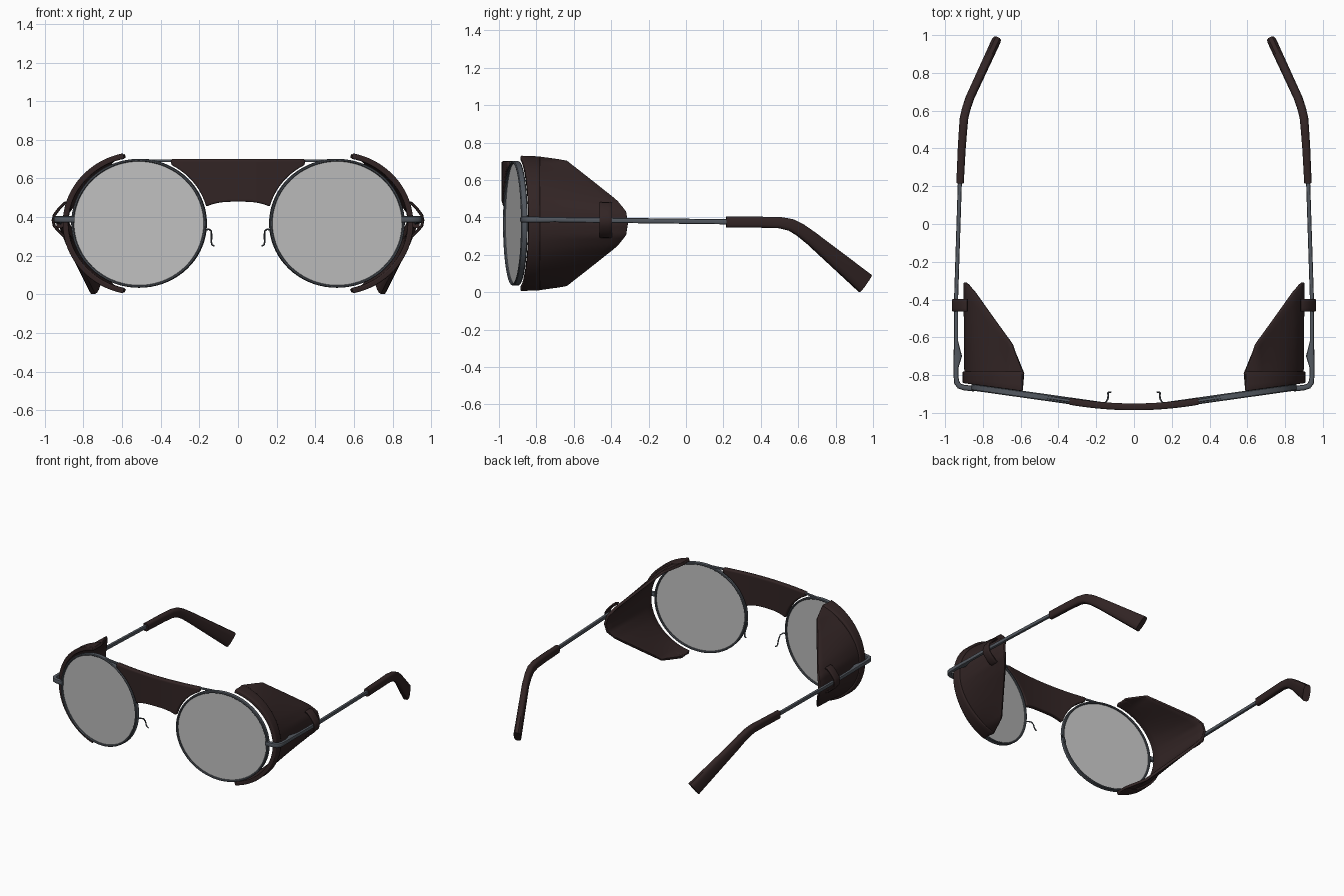
import bpy, bmesh, math
from mathutils import Vector

if "Cube" in bpy.data.objects:
    bpy.data.objects.remove(bpy.data.objects["Cube"])


def material(name, rgb):
    m = bpy.data.materials.new(name)
    m.diffuse_color = (*rgb, 1)
    m.use_nodes = True
    m.node_tree.nodes["Principled BSDF"].inputs["Base Color"].default_value = m.diffuse_color
    return m


LEATHER = material("dark_brown_leather", (0.032, 0.018, 0.018))
METAL = material("gunmetal", (0.085, 0.097, 0.115))
GLASS = material("grey_lens", (0.52, 0.52, 0.52))

CX, CY, CZ = 0.512, -0.912, 0.368      # lens centre
TILT = math.radians(8)                 # wrap angle of each lens


def finish(name, bm, mat, thickness=0, mirror=True, angle=35):
    bmesh.ops.recalc_face_normals(bm, faces=bm.faces)
    me = bpy.data.meshes.new(name)
    bm.to_mesh(me)
    bm.free()
    ob = bpy.data.objects.new(name, me)
    bpy.context.collection.objects.link(ob)
    me.materials.append(mat)
    bpy.ops.object.select_all(action='DESELECT')
    ob.select_set(True)
    bpy.context.view_layer.objects.active = ob
    bpy.ops.object.shade_smooth_by_angle(angle=math.radians(angle))
    if thickness:
        s = ob.modifiers.new("thickness", 'SOLIDIFY')
        s.thickness, s.offset = thickness, 0
        b = ob.modifiers.new("soft_edges", 'BEVEL')
        b.width, b.segments, b.angle_limit = thickness * 0.2, 2, math.radians(50)
    if mirror:
        ob.modifiers.new("mirror", 'MIRROR')
    return ob


def skin(bm, rows, closed):
    """Join rows of vertices with quads."""
    n = len(rows[0])
    for a, b in zip(rows, rows[1:]):
        for i in range(n if closed else n - 1):
            j = (i + 1) % n
            bm.faces.new((a[i], a[j], b[j], b[i]))


def sweep(name, path, mat, ref=(0, 0, 1), sides=12, power=0.6):
    """Rounded-box section along points (x, y, z, width, height); height lies along ref."""
    bm = bmesh.new()
    pts = [Vector(p[:3]) for p in path]
    rows = []
    for i, p in enumerate(path):
        t = (pts[min(i + 1, len(pts) - 1)] - pts[max(i - 1, 0)]).normalized()
        side = t.cross(Vector(ref)).normalized()
        up = side.cross(t)
        row = []
        for k in range(sides):
            a = math.tau * (k + 0.5) / sides
            c, s = math.cos(a), math.sin(a)
            u = math.copysign(abs(c) ** power, c) * p[3] / 2
            v = math.copysign(abs(s) ** power, s) * p[4] / 2
            row.append(bm.verts.new(pts[i] + side * u + up * v))
        rows.append(row)
    skin(bm, rows, True)
    bm.faces.new(rows[0])
    bm.faces.new(rows[-1])
    return finish(name, bm, mat, angle=40)


def sheet(name, grid, mat, thickness, mirror=True):
    bm = bmesh.new()
    skin(bm, [[bm.verts.new(p) for p in row] for row in grid], False)
    return finish(name, bm, mat, thickness, mirror)


def lens_point(r, a, d):
    """Point at radius r and angle a in the tilted lens plane, d behind it."""
    u = r * math.cos(a)
    return (CX + u * math.cos(TILT) - d * math.sin(TILT),
            CY + u * math.sin(TILT) + d * math.cos(TILT),
            CZ + r * 0.945 * math.sin(a))


def lens_ring(name, profile, mat, loop):
    bm = bmesh.new()
    rows = [[bm.verts.new(lens_point(r, math.tau * k / 72, d)) for k in range(72)]
            for r, d in profile]
    skin(bm, rows + rows[:1] if loop else rows, True)
    if not loop:
        bm.faces.new(rows[0])
        bm.faces.new(rows[-1])
    finish(name, bm, mat)


# Lenses and rims
lens_ring("lens", [(0.343, -0.006), (0.343, 0.006)], GLASS, False)
lens_ring("rim", [(0.339, -0.013), (0.343, -0.018), (0.349, -0.018), (0.353, -0.013),
                  (0.353, 0.013), (0.349, 0.018), (0.343, 0.018), (0.339, 0.013)], METAL, True)

# Top bar and leather bridge cover
sweep("top_bar", [(0.50, -0.912, 0.693, 0.016, 0.014), (0.345, -0.935, 0.692, 0.016, 0.014),
                  (0.17, -0.958, 0.69, 0.016, 0.014), (0, -0.966, 0.69, 0.016, 0.014)], METAL)
grid = []
for j in range(17):
    row = []
    for i in range(33):
        s = i / 16 - 1
        z = 0.70 - 0.245 * j / 16
        half = min(0.345, CX - 0.36 * math.sqrt(1 - ((z - CZ) / 0.342) ** 2))
        x = s * half
        z += 0.025 * (j / 16) ** 2 * (1 - abs(s) ** 3)      # arched lower edge
        row.append((x, -0.968 + 0.03 * (x / 0.345) ** 2, z))
    grid.append(row)
sheet("bridge_cover", grid, LEATHER, 0.036, mirror=False)

# Nose wires
sweep("nose_wire", [(x, y, z, 0.009, 0.009) for x, y, z in
                    [(0.166, -0.955, 0.335), (0.15, -0.945, 0.337), (0.138, -0.925, 0.328),
                     (0.137, -0.905, 0.30), (0.138, -0.895, 0.27), (0.134, -0.89, 0.256),
                     (0.122, -0.89, 0.25)]], METAL, ref=(0.6, 0.5, 0.62), sides=8, power=1)

# Temples: end piece, rounded corner and straight arm
sweep("temple", [(0.845, -0.872, 0.388, 0.03, 0.034), (0.90, -0.866, 0.388, 0.03, 0.034),
                 (0.925, -0.858, 0.388, 0.03, 0.034), (0.938, -0.84, 0.388, 0.03, 0.034),
                 (0.942, -0.81, 0.388, 0.026, 0.032), (0.942, -0.76, 0.388, 0.026, 0.03),
                 (0.933, -0.70, 0.388, 0.046, 0.028), (0.942, -0.62, 0.386, 0.022, 0.028),
                 (0.942, -0.40, 0.384, 0.022, 0.028), (0.921, 0.25, 0.376, 0.022, 0.028)], METAL)

# Temple tip sleeves
sweep("temple_tip", [(0.921, 0.215, 0.374, 0.04, 0.06), (0.912, 0.40, 0.374, 0.043, 0.06),
                     (0.905, 0.50, 0.372, 0.045, 0.062), (0.900, 0.56, 0.360, 0.046, 0.066),
                     (0.888, 0.61, 0.333, 0.046, 0.07), (0.868, 0.67, 0.288, 0.046, 0.075),
                     (0.735, 0.958, 0.047, 0.05, 0.115)], LEATHER)

# Side shields: front arc lofted to a slanted rear edge.  Keys: angle, x, y, half height
REAR = [(0, 0.893, -0.31, 0), (12, 0.88, -0.32, 0.06), (25, 0.84, -0.365, 0.115),
        (66, 0.646, -0.635, 0.328), (78, 0.583, -0.79, 0.35)]


def rear_edge(deg):
    for a, b in zip(REAR, REAR[1:]):
        if abs(deg) <= b[0]:
            f = (abs(deg) - a[0]) / (b[0] - a[0])
            x, y, h = (a[k] + (b[k] - a[k]) * f for k in (1, 2, 3))
            return Vector((x, y, CZ + math.copysign(h, deg)))


def arc(deg, rx, rz, y=None):
    a = math.radians(deg)
    x = CX + rx * math.cos(a)
    if y is None:
        y = -0.945 + (x - 0.163) * 0.14      # follows the lens plane
    return Vector((x, y, CZ + rz * math.sin(a)))


ANGLES = [78 * i / 26 for i in range(-26, 27)]
sheet("side_shield", [[arc(d, 0.376, 0.352).lerp(rear_edge(d), j / 8) for j in range(9)]
                      for d in ANGLES], LEATHER, 0.02)
sheet("shield_band", [[arc(d, 0.382, 0.358).lerp(arc(d, 0.382, 0.354, -0.78), j / 3)
                       for j in range(4)] for d in ANGLES], LEATHER, 0.026)

# Strap loops that tie the shields to the temples
sweep("strap_loop", [(x, -0.43, z, 0.016, 0.068) for x, z in
                     [(0.882, 0.475), (0.898, 0.472), (0.925, 0.445), (0.951, 0.41), (0.957, 0.384),
                      (0.951, 0.355), (0.925, 0.325), (0.898, 0.30), (0.882, 0.297)]],
      LEATHER, ref=(0, 1, 0))
